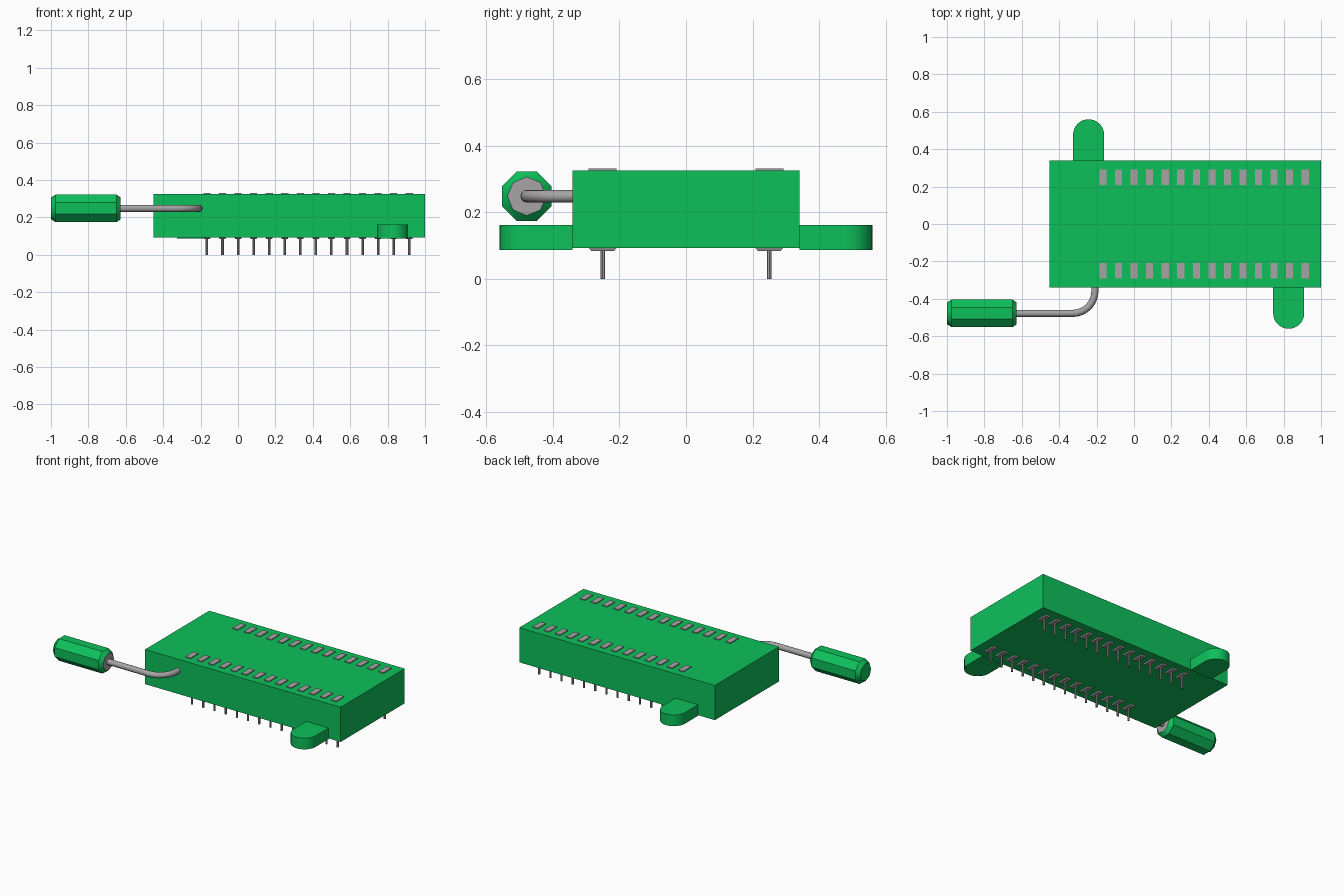
import bpy, bmesh, math
from mathutils import Vector

if "Cube" in bpy.data.objects:
    bpy.data.objects.remove(bpy.data.objects["Cube"], do_unlink=True)


def material(name, rgb):
    m = bpy.data.materials.new(name)
    m.use_nodes = True
    m.diffuse_color = (*rgb, 1)
    m.node_tree.nodes["Principled BSDF"].inputs["Base Color"].default_value = (*rgb, 1)
    return m


GREEN = material("green plastic", (0.004, 0.53, 0.105))
GREY = material("grey metal", (0.38, 0.37, 0.375))


def finish(name, bm, mats, smooth=False):
    bmesh.ops.recalc_face_normals(bm, faces=bm.faces)
    me = bpy.data.meshes.new(name)
    bm.to_mesh(me)
    bm.free()
    for m in mats:
        me.materials.append(m)
    ob = bpy.data.objects.new(name, me)
    bpy.context.collection.objects.link(ob)
    if smooth:
        bpy.ops.object.select_all(action='DESELECT')
        ob.select_set(True)
        bpy.context.view_layer.objects.active = ob
        bpy.ops.object.shade_smooth_by_angle(angle=math.radians(35))
    return ob


def add_box(bm, lo, hi, bottom_scale=1.0):
    """Box between two corners; the bottom can be tapered."""
    lo, hi = Vector(lo), Vector(hi)
    c, s = (lo + hi) / 2, hi - lo
    for v in bmesh.ops.create_cube(bm, size=1)["verts"]:
        k = bottom_scale if v.co.z < 0 else 1.0
        v.co = Vector((v.co.x * s.x * k, v.co.y * s.y * k, v.co.z * s.z)) + c


def skin(bm, rings, caps=True):
    """Join vertex rings into a tube and return the two end caps."""
    loops = [[bm.verts.new(p) for p in ring] for ring in rings]
    n = len(loops[0])
    for a, b in zip(loops, loops[1:]):
        for i in range(n):
            j = (i + 1) % n
            bm.faces.new((a[i], a[j], b[j], b[i]))
    return [bm.faces.new(loops[0]), bm.faces.new(loops[-1])]


# Socket body
bm = bmesh.new()
add_box(bm, (-0.452, -0.34, 0.092), (1.0, 0.34, 0.325))
finish("socket_body", bm, [GREEN])


# Mounting tabs with rounded ends, on opposite corners
def tab(name, x, side):
    r, y_in, y_tip = 0.083, 0.34, 0.56
    outline = [(x - r, side * y_in), (x + r, side * y_in)]
    for i in range(17):
        a = math.pi * i / 16
        outline.append((x + r * math.cos(a), side * (y_tip - r + r * math.sin(a))))
    bm = bmesh.new()
    skin(bm, [[(px, py, z) for px, py in outline] for z in (0.087, 0.162)])
    finish(name, bm, [GREEN], smooth=True)


tab("back_tab", -0.243, 1)
tab("front_tab", 0.827, -1)

# Two rows of contacts: top plates, tapered feet and pins
for row, y in (("front", -0.25), ("back", 0.25)):
    plates, feet, pins = bmesh.new(), bmesh.new(), bmesh.new()
    for i in range(14):
        x = -0.166 + i * 0.0832
        add_box(plates, (x - 0.019, y - 0.042, 0.32), (x + 0.019, y + 0.042, 0.331))
        add_box(feet, (x - 0.019, y - 0.042, 0.084), (x + 0.019, y + 0.042, 0.093), 0.82)
        skin(pins, [[(x + 0.0068 * math.cos(k * math.pi / 4),
                      y + 0.0068 * math.sin(k * math.pi / 4), z) for k in range(8)]
                    for z in (0.0, 0.09)])
    finish(row + "_contact_plates", plates, [GREY])
    finish(row + "_contact_feet", feet, [GREY])
    finish(row + "_pins", pins, [GREY], smooth=True)

# Bent lever rod
LY, LZ = -0.478, 0.248
R = 0.119
path = [((-0.64, LY), 0.0)]
for i in range(9):
    a = math.pi / 2 * i / 8
    path.append(((-0.328 + R * math.sin(a), LY + R - R * math.cos(a)), a))
path.append(((-0.209, -0.33), math.pi / 2))
rings = []
for (px, py), a in path:
    ring = []
    for k in range(12):
        t = 2 * math.pi * k / 12
        side = 0.019 * math.cos(t)
        ring.append((px - side * math.sin(a), py + side * math.cos(a),
                     LZ + 0.019 * math.sin(t)))
    rings.append(ring)
bm = bmesh.new()
skin(bm, rings)
finish("lever_rod", bm, [GREY], smooth=True)

# Eight-sided grip with chamfered ends and a grey cap on the rod side
rings = []
for x, r, twist in ((-1.0, 0.058, 0), (-0.975, 0.08, 0.5), (-0.65, 0.08, 0.5), (-0.627, 0.058, 0)):
    rings.append([(x, LY + r * math.cos((k + twist) * math.pi / 4),
                   LZ + r * math.sin((k + twist) * math.pi / 4)) for k in range(8)])
bm = bmesh.new()
caps = skin(bm, rings)
caps[1].material_index = 1
finish("lever_grip", bm, [GREEN, GREY], smooth=True)
